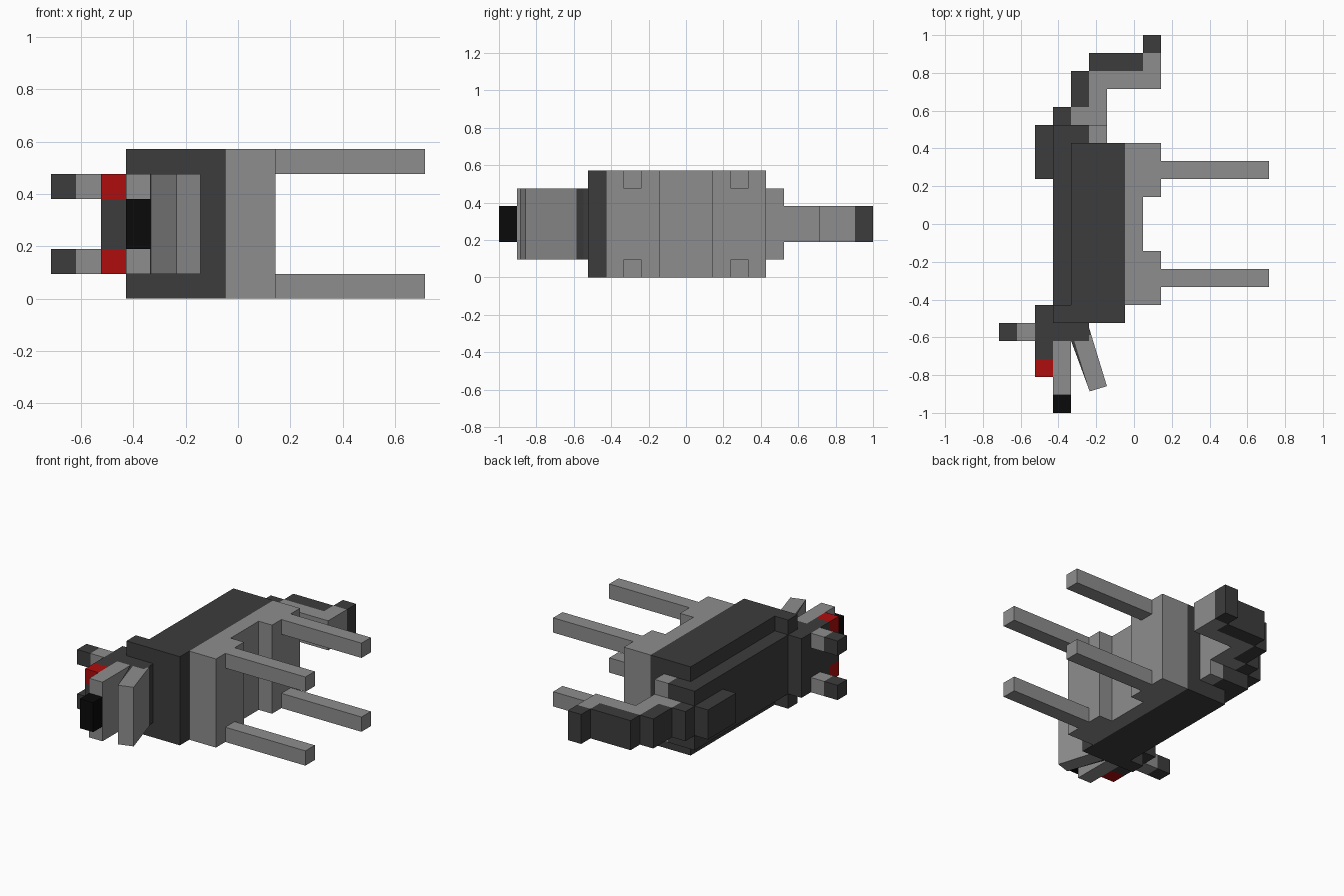
import bpy, bmesh, math
from mathutils import Matrix, Vector

if "Cube" in bpy.data.objects:
    bpy.data.objects.remove(bpy.data.objects["Cube"])

U = 2 / 21                       # one grid cell
ORIGIN = Vector((-7.5, -10.5, 0))


def material(name, rgb):
    m = bpy.data.materials.new(name)
    m.diffuse_color = (*rgb, 1)
    m.use_nodes = True
    m.node_tree.nodes["Principled BSDF"].inputs["Base Color"].default_value = m.diffuse_color
    return m


GREY = material("light grey fur", (0.27, 0.27, 0.27))
DARK = material("dark grey fur", (0.046, 0.046, 0.046))
RED = material("red eye", (0.42, 0.004, 0.004))
BLACK = material("black nose", (0.003, 0.003, 0.003))


def finish(name, bm, *mats):
    bmesh.ops.recalc_face_normals(bm, faces=bm.faces)
    me = bpy.data.meshes.new(name)
    bm.to_mesh(me)
    bm.free()
    for m in mats:
        me.materials.append(m)
    ob = bpy.data.objects.new(name, me)
    bpy.context.collection.objects.link(ob)
    return ob


def box(name, mat, x, y, z):
    """Box from grid ranges (start, end) on each axis."""
    bm = bmesh.new()
    size = [b - a for a, b in (x, y, z)]
    mid = Vector([(a + b) / 2 for a, b in (x, y, z)])
    bmesh.ops.create_cube(bm, size=1, matrix=Matrix.Translation((mid + ORIGIN) * U)
                          @ Matrix.Diagonal([s * U for s in size] + [1]))
    return finish(name, bm, mat)


def pair(name, mat, x, y, z):
    """Box and its mirror across the middle height of the body."""
    box(name + "_left", mat, x, y, z)
    box(name + "_right", mat, x, y, (6 - z[1], 6 - z[0]))


def prism(name, points, z, side, cap):
    """Upright prism on a plan outline given in scene units."""
    bm = bmesh.new()
    base = bm.faces.new([bm.verts.new((p[0], p[1], z[0] * U)) for p in points])
    ext = bmesh.ops.extrude_face_region(bm, geom=[base], use_keep_orig=True)
    for v in ext["geom"]:
        if isinstance(v, bmesh.types.BMVert):
            v.co.z = z[1] * U
    bm.normal_update()
    for f in bm.faces:
        f.material_index = int(abs(f.normal.z) > 0.9)
    return finish(name, bm, side, cap)


# Body, lying on its side with the back towards -x
box("mane", DARK, (3, 7), (5, 6), (0, 6))
box("back", DARK, (4, 7), (6, 15), (0, 6))
box("spine", DARK, (3, 4), (6, 15), (1, 5))
box("belly", GREY, (7, 8), (6, 15), (0, 6))
box("chest", GREY, (8, 9), (6, 9), (0, 6))
box("haunch", GREY, (8, 9), (12, 15), (0, 6))
box("rump_top", DARK, (3, 5), (15, 16), (1, 5))
box("rump_under", GREY, (5, 6), (15, 16), (1, 5))

# Legs
pair("front_leg", GREY, (9, 15), (7, 8), (0, 1))
pair("back_leg", GREY, (9, 15), (13, 14), (0, 1))

# Stepped tail: dark upper side, light underside
TAIL = [
    ("tail_root", DARK, (2, 3), (13, 16)),
    ("tail_top_a", DARK, (3, 4), (16, 17)),
    ("tail_under_a", GREY, (4, 6), (16, 17)),
    ("tail_top_b", DARK, (4, 5), (17, 19)),
    ("tail_under_b", GREY, (5, 6), (17, 18)),
    ("tail_under_c", GREY, (5, 9), (18, 19)),
    ("tail_top_c", DARK, (5, 8), (19, 20)),
    ("tail_under_d", GREY, (8, 9), (19, 20)),
    ("tail_tip", DARK, (8, 9), (20, 21)),
]
for name, mat, x, y in TAIL:
    box(name, mat, x, y, (2, 4))

# Head, snout, eyes and ears
box("head_crown", DARK, (2, 3), (3, 6), (1, 5))
box("head_rear", DARK, (3, 5), (4, 5), (1, 5))
box("brow", DARK, (2, 3), (2, 3), (2, 4))
pair("eye", RED, (2, 3), (2, 3), (1, 2))
box("snout", GREY, (3, 4), (1, 4), (1, 5))
box("nose", BLACK, (3, 4), (0, 1), (2, 4))
pair("ear", GREY, (1, 2), (4, 5), (1, 2))
pair("ear_tip", DARK, (0, 1), (4, 5), (1, 2))

# Open lower jaw, swung away from the snout
angle = math.radians(17)
along = Vector((math.sin(angle), -math.cos(angle))) * U
across = Vector((math.cos(angle), math.sin(angle))) * U
hinge = Vector((-0.318, -0.613))
tip = hinge + along * 3
prism("jaw", [hinge, tip, tip + across, hinge + across], (1, 5), GREY, GREY)
prism("jaw_hinge", [hinge - along, hinge, hinge + across, hinge + across - along],
      (1, 5), DARK, DARK)
prism("mouth_lining", [(-0.333, -0.619), tip, hinge], (1, 5), GREY, DARK)
